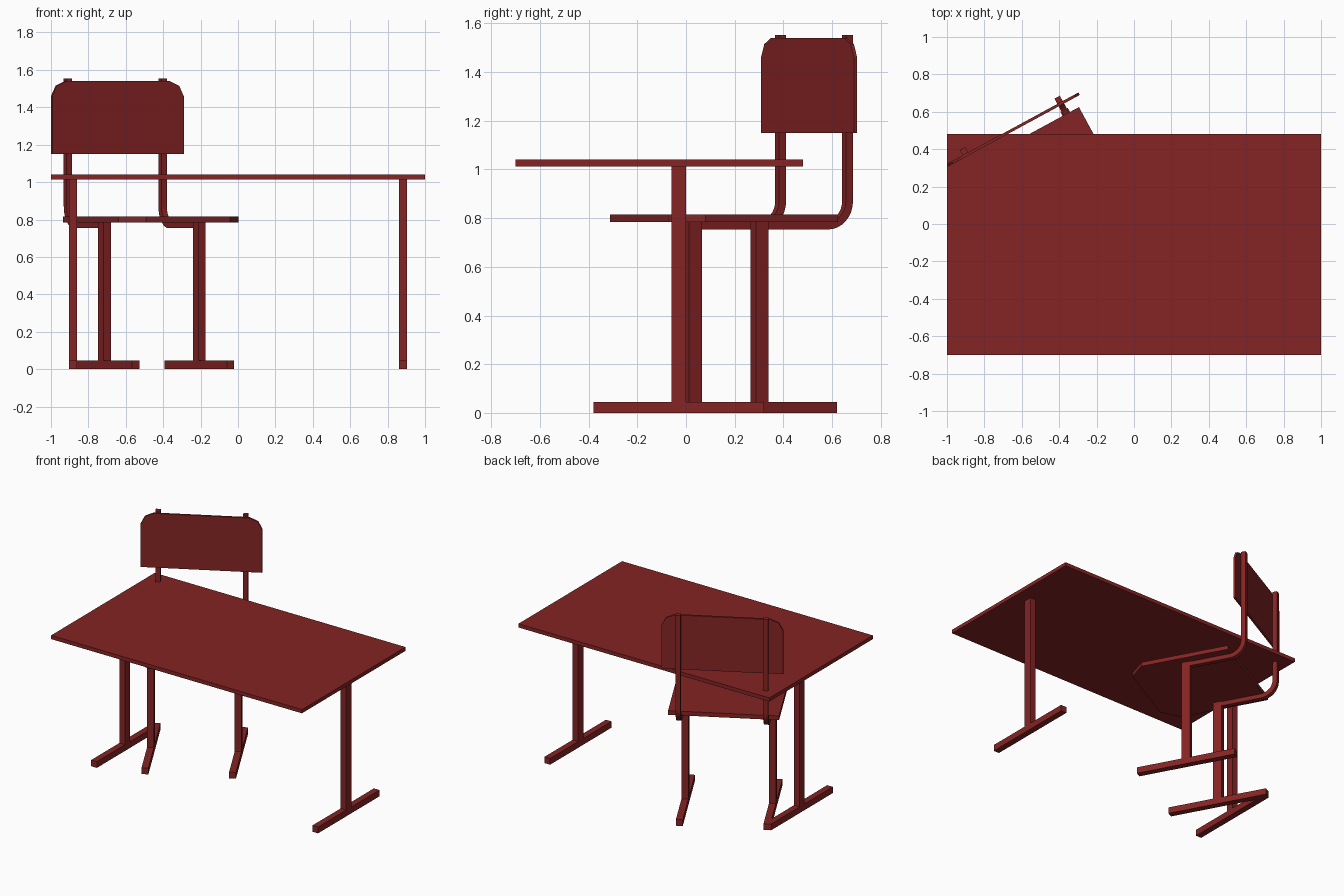
import bpy, bmesh
from math import sin, cos, pi, radians
from mathutils import Vector

cube = bpy.data.objects.get("Cube")
if cube:
    bpy.data.objects.remove(cube, do_unlink=True)

# One dark red paint for everything
RED = (0.235, 0.0175, 0.0175, 1.0)
paint = bpy.data.materials.new("dark red paint")
paint.use_nodes = True
paint.diffuse_color = RED
paint.node_tree.nodes["Principled BSDF"].inputs["Base Color"].default_value = RED

# The chair stands turned, half under the table's back edge
CHAIR_AT = (-0.441, 0.13, 0)
CHAIR_TURN = radians(28.5)


def prism(name, outline, direction, chair=False):
    """Extrude a closed outline of 3D points along a direction."""
    bm = bmesh.new()
    face = bm.faces.new([bm.verts.new(p) for p in outline])
    grown = bmesh.ops.extrude_face_region(bm, geom=[face], use_keep_orig=True)
    moved = [g for g in grown["geom"] if isinstance(g, bmesh.types.BMVert)]
    bmesh.ops.translate(bm, verts=moved, vec=Vector(direction))
    bmesh.ops.recalc_face_normals(bm, faces=bm.faces)
    mesh = bpy.data.meshes.new(name)
    bm.to_mesh(mesh)
    bm.free()
    mesh.materials.append(paint)
    obj = bpy.data.objects.new(name, mesh)
    bpy.context.collection.objects.link(obj)
    if chair:
        obj.location = CHAIR_AT
        obj.rotation_euler.z = CHAIR_TURN
    return obj


def box(name, x, y, z, chair=False):
    """Box from (low, high) ranges."""
    base = [(x[0], y[0], z[0]), (x[1], y[0], z[0]),
            (x[1], y[1], z[0]), (x[0], y[1], z[0])]
    return prism(name, base, (0, 0, z[1] - z[0]), chair)


def around(centre, size):
    return (centre - size / 2, centre + size / 2)


def leg_and_foot(prefix, x, y, top, chair=False):
    """Upright post on a long floor bar."""
    box(prefix + "_leg", around(x, 0.045), around(y, 0.06), (0.045, top), chair)
    box(prefix + "_foot", around(x, 0.045), around(y, 0.7), (0, 0.045), chair)


# Table
box("table_top", (-1, 1), (-0.7, 0.48), (1.013, 1.04))
for side, s in (("left", 1), ("right", -1)):
    leg_and_foot("table_" + side, s * 0.882, -0.03, 1.013)

# Chair seat with clipped front corners
h, cut = 0.365, 0.11
seat = [(-h, h), (-h, cut - h), (cut - h, -h), (h - cut, -h), (h, cut - h), (h, h)]
prism("chair_seat", [(x, y, 0.785) for x, y in seat], (0, 0, 0.03), True)

# Backrest with rounded-off top corners
half = [(0.4, 1.15), (0.4, 1.46), (0.372, 1.515), (0.315, 1.54)]
back = half + [(-x, z) for x, z in reversed(half)]
prism("chair_backrest", [(x, 0.42, z) for x, z in back], (0, 0.015, 0), True)

# Bent frame bars: rail under the seat, curving up into the back post
BAR, STEPS = 0.033, 8
CY, CZ, R = 0.351, 0.87, 0.1


def bend(radius):
    angles = [pi / 2 * i / STEPS for i in range(STEPS + 1)]
    return [(CY + radius * sin(a), CZ - radius * cos(a)) for a in angles]


outer, inner = bend(R + BAR / 2), bend(R - BAR / 2)
bar = ([(0.03, outer[0][1])] + outer + [(outer[-1][0], 1.553), (inner[-1][0], 1.553)]
       + inner[::-1] + [(0.03, inner[0][1])])

for side, s in (("left", 1), ("right", -1)):
    x = s * 0.288
    prism("chair_%s_back_bar" % side, [(x - BAR / 2, y, z) for y, z in bar],
          (BAR, 0, 0), True)
    leg_and_foot("chair_" + side, x, 0.04, 0.785, True)
